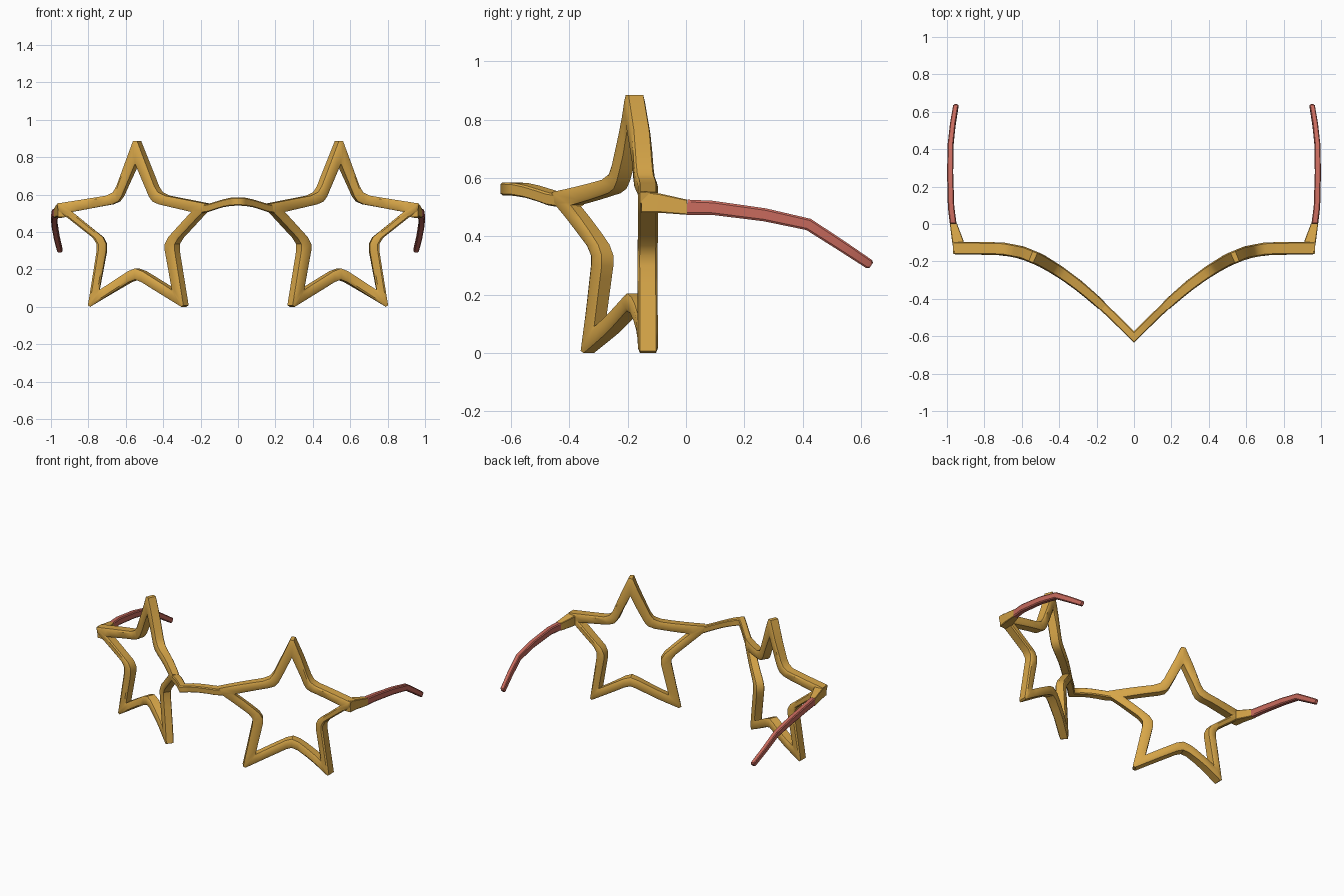
import bpy, bmesh, math
from mathutils import Vector

if "Cube" in bpy.data.objects:
    bpy.data.objects.remove(bpy.data.objects["Cube"])


def material(name, col):
    m = bpy.data.materials.new(name)
    m.diffuse_color = (*col, 1)
    m.use_nodes = True
    m.node_tree.nodes["Principled BSDF"].inputs["Base Color"].default_value = m.diffuse_color
    return m


gold = material("gold", (0.68, 0.38, 0.065))
coral = material("coral", (0.58, 0.145, 0.11))


def loft(name, sections, mat, closed=False, caps=(True, True), angle=35):
    """Skin equal-sized point loops, mirrored across x = 0."""
    bm = bmesh.new()
    rows = [[bm.verts.new(p) for p in s] for s in sections]
    n, k = len(rows), len(rows[0])
    for i in range(n if closed else n - 1):
        a, b = rows[i], rows[(i + 1) % n]
        for j in range(k):
            bm.faces.new((a[j], a[(j + 1) % k], b[(j + 1) % k], b[j]))
    if not closed:
        if caps[0]:
            bm.faces.new(rows[0])
        if caps[1]:
            bm.faces.new(rows[-1])
    bmesh.ops.remove_doubles(bm, verts=bm.verts, dist=0.0004)
    bmesh.ops.recalc_face_normals(bm, faces=bm.faces)
    me = bpy.data.meshes.new(name)
    bm.to_mesh(me)
    bm.free()
    me.materials.append(mat)
    ob = bpy.data.objects.new(name, me)
    bpy.context.collection.objects.link(ob)
    mod = ob.modifiers.new("mirror", 'MIRROR')
    mod.use_clip = True
    bpy.ops.object.select_all(action='DESELECT')
    ob.select_set(True)
    bpy.context.view_layer.objects.active = ob
    bpy.ops.object.shade_smooth_by_angle(angle=math.radians(angle))
    return ob


# Swept-back curve of the front, seen from above: depth as a function of x
CURVE = [(-0.1, -0.70), (0, -0.605), (0.1, -0.505), (0.2, -0.41), (0.3, -0.325), (0.4, -0.253),
         (0.5, -0.193), (0.6, -0.152), (0.7, -0.133), (0.8, -0.13), (0.9, -0.13), (1.1, -0.13)]


def depth(x):
    for (x0, y0), (x1, y1) in zip(CURVE, CURVE[1:]):
        if x <= x1:
            return y0 + (y1 - y0) * (x - x0) / (x1 - x0)
    return CURVE[-1][1]


def on_curve(x, z, d):
    slope = (depth(x + 0.05) - depth(x - 0.05)) / 0.1
    half = 0.024 + 0.010 * min(1, max(0, (x - 0.12) / 0.4))
    nrm = Vector((-slope, 1)).normalized() * d * half
    return (x + nrm.x, depth(x) + nrm.y, z)


# Star rims: matching outer and inner outlines of half a star, top to bottom
OUTER = [(0.012, 0.885), (0.105, 0.645), (0.125, 0.612), (0.162, 0.594), (0.428, 0.552),
         (0.422, 0.515), (0.235, 0.368), (0.215, 0.335), (0.215, 0.30), (0.262, 0.008),
         (0.25, 0.0), (0.035, 0.132), (0, 0.145)]
INNER = [(0, 0.765), (0.076, 0.59), (0.095, 0.563), (0.128, 0.548), (0.345, 0.507),
         (0.345, 0.507), (0.18, 0.372), (0.162, 0.335), (0.162, 0.30), (0.200, 0.09),
         (0.200, 0.09), (0.04, 0.19), (0, 0.205)]
CENTRE = 0.54


def full(half):
    # the bridge-side point is a little shorter than the outer one
    left = [(-x * (0.88 if x > 0.3 else 1), z) for x, z in reversed(half[:-1])]
    return half + left


PROFILE = [(0, -0.8), (0.18, -1), (0.8, -1), (1, -0.8), (1, 0.8), (0.8, 1), (0.18, 1), (0, 0.8)]
out, inn = full(OUTER), full(INNER)
sections = []
for i in range(len(out)):
    j = (i + 1) % len(out)
    length = math.dist(out[i], out[j])
    steps = max(1, round(length / 0.06))
    for s in range(steps):
        f = s / steps
        o = Vector(out[i]).lerp(Vector(out[j]), f)
        q = Vector(inn[i]).lerp(Vector(inn[j]), f)
        loop = []
        for t, d in PROFILE:
            p = o.lerp(q, t)
            loop.append(on_curve(CENTRE + p.x, p.y, d))
        sections.append(loop)
loft("star_rims", sections, gold, closed=True)


def box_loop(centre, hu, hv, u, v, c=0.25):
    """Chamfered rectangle around a centre in the plane of u and v."""
    pts = [(1, 1 - c), (1 - c, 1), (c - 1, 1), (-1, 1 - c),
           (-1, c - 1), (c - 1, -1), (1 - c, -1), (1, c - 1)]
    return [Vector(centre) + Vector(u) * hu * a + Vector(v) * hv * b for a, b in pts]


# Arched bridge meeting in a point at the middle
bridge = []
for x, z, h in [(0, 0.563, 0.022), (0.04, 0.561, 0.022), (0.08, 0.553, 0.021),
                (0.12, 0.541, 0.021), (0.16, 0.528, 0.022), (0.20, 0.522, 0.022), (0.235, 0.524, 0.02)]:
    bridge.append(box_loop((x, depth(x), z), 0.031, h, (0, 1, 0), (0, 0, 1)))
loft("bridge", bridge, gold, caps=(False, True))

# Hinge blocks at the outer star points
hinge = [box_loop((x, y, z), hx, hz, (1, 0, 0), (0, 0, 1), 0.12) for x, y, z, hx, hz in
         [(0.938, -0.152, 0.518, 0.025, 0.038), (0.942, -0.09, 0.514, 0.031, 0.033),
          (0.966, 0.004, 0.500, 0.019, 0.026)]]
loft("hinge_blocks", hinge, gold, angle=25)

# Temple arms dropping behind the ears
PATH = [(0.967, 0.004, 0.500), (0.978, 0.09, 0.498), (0.983, 0.27, 0.474),
        (0.981, 0.42, 0.441), (0.969, 0.53, 0.370), (0.953, 0.628, 0.305)]
arms = []
for i, p in enumerate(PATH):
    a, b = Vector(PATH[max(i - 1, 0)]), Vector(PATH[min(i + 1, len(PATH) - 1)])
    along = (b - a).normalized()
    side = Vector((1, 0, 0))
    up = side.cross(along).normalized()
    arms.append(box_loop(p, 0.018 - 0.0008 * i, 0.026 - 0.0018 * i, side, up, 0.3))
# rounded tip
end = Vector(PATH[-1]) + along * 0.008
arms.append(box_loop(end, 0.010, 0.011, side, up, 0.4))
loft("temple_arms", arms, coral, angle=25)
